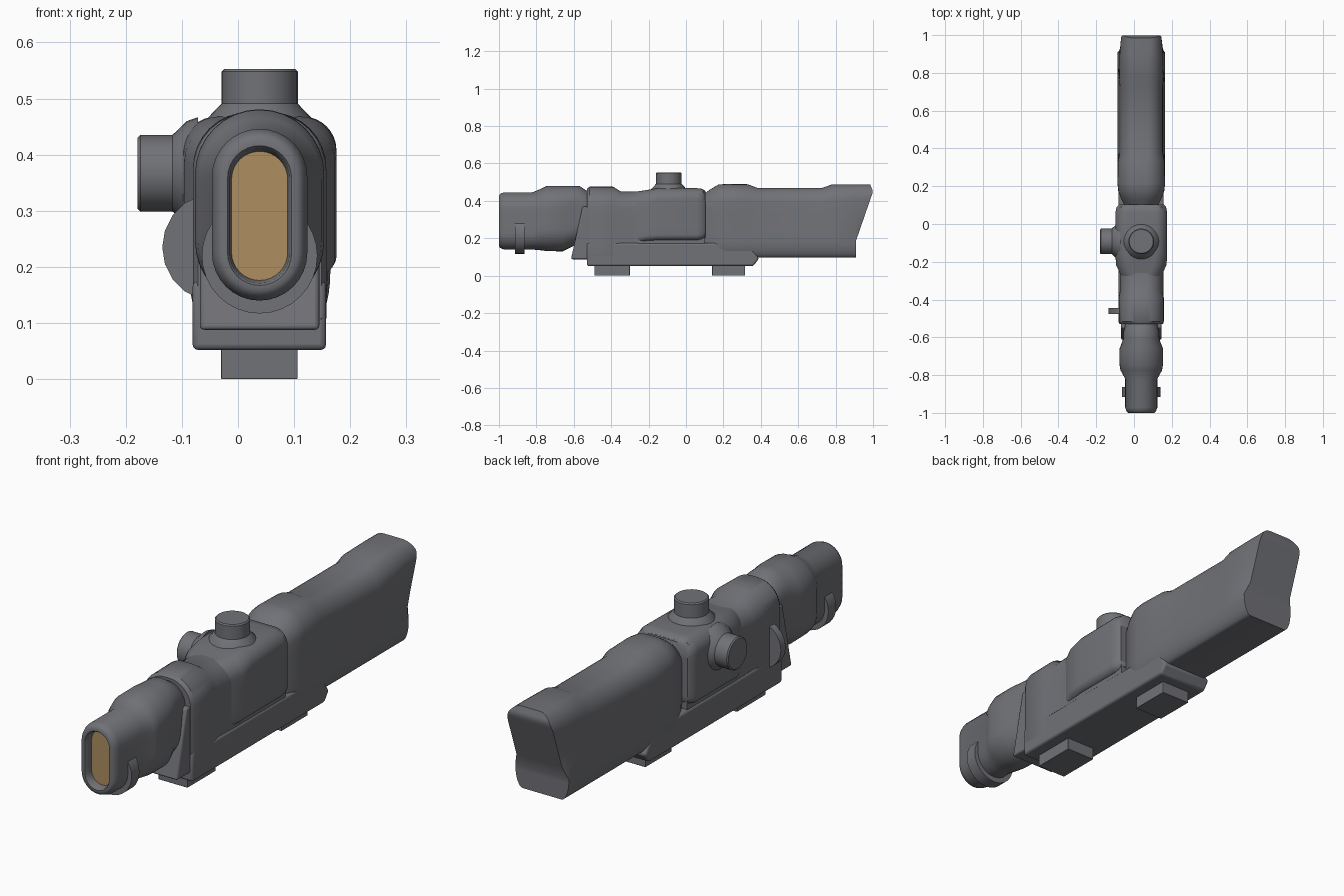
import bpy, bmesh, math
from mathutils import Matrix, Vector

if "Cube" in bpy.data.objects:
    bpy.data.objects.remove(bpy.data.objects["Cube"])

CX = 0.0385  # optical axis of the sight


def material(name, rgb):
    m = bpy.data.materials.new(name)
    m.diffuse_color = (*rgb, 1)
    m.use_nodes = True
    m.node_tree.nodes["Principled BSDF"].inputs["Base Color"].default_value = m.diffuse_color
    return m


GREY = material("gunmetal grey", (0.165, 0.168, 0.185))
TAN = material("amber glass", (0.42, 0.27, 0.115))


def finish(bm, name, mats=(GREY,), bevel=0, angle=35):
    bmesh.ops.remove_doubles(bm, verts=bm.verts, dist=1e-5)
    bmesh.ops.recalc_face_normals(bm, faces=bm.faces)
    me = bpy.data.meshes.new(name)
    bm.to_mesh(me)
    bm.free()
    ob = bpy.data.objects.new(name, me)
    bpy.context.collection.objects.link(ob)
    for m in mats:
        me.materials.append(m)
    if bevel:
        b = ob.modifiers.new("bevel", 'BEVEL')
        b.width, b.segments, b.limit_method = bevel, 3, 'ANGLE'
    bpy.ops.object.select_all(action='DESELECT')
    ob.select_set(True)
    bpy.context.view_layer.objects.active = ob
    bpy.ops.object.shade_smooth_by_angle(angle=math.radians(angle))
    return ob


def section(y, hw, zb, zt, top=None, bot=None, taper=0.0, n=8):
    """Rounded upright cross-section; top / bot are (rx, rz) corner radii."""
    tx, tz = top or (hw, hw)
    bx, bz = bot or (hw, hw)
    half = []
    for i in range(n + 1):
        a = math.pi / 2 * i / n
        half.append((hw - bx + bx * math.sin(a), zb + bz - bz * math.cos(a)))
    lo, hi = zb + bz, zt - tz
    half += [(hw, lo + (hi - lo) * k / 4) for k in (1, 2, 3)]
    for i in range(n + 1):
        a = math.pi / 2 * i / n
        half.append((hw - tx + tx * math.cos(a), zt - tz + tz * math.sin(a)))
    half = [(x * (1 - taper * max(0, z - lo) / (zt - lo)), z) for x, z in half]
    pts = half + [(-x, z) for x, z in reversed(half)]
    return [Vector((CX + x, y, z)) for x, z in pts]


def loft(name, sections, mats=(GREY,), first_cap=0, angle=35):
    bm = bmesh.new()
    rings = [[bm.verts.new(p) for p in s] for s in sections]
    n = len(rings[0])
    for a, b in zip(rings, rings[1:]):
        for i in range(n):
            j = (i + 1) % n
            bm.faces.new((a[i], a[j], b[j], b[i]))
    for ring, mi in ((rings[0], first_cap), (rings[-1], 0)):
        for i in range(n // 2 - 1):
            f = bm.faces.new((ring[i], ring[i + 1], ring[n - 2 - i], ring[n - 1 - i]))
            f.material_index = mi
    return finish(bm, name, mats, angle=angle)


def side_extrude(name, profile, x0, x1, bevel):
    bm = bmesh.new()
    f = bm.faces.new([bm.verts.new((x0, y, z)) for y, z in profile])
    r = bmesh.ops.extrude_face_region(bm, geom=[f])
    bmesh.ops.translate(bm, vec=(x1 - x0, 0, 0),
                        verts=[v for v in r["geom"] if isinstance(v, bmesh.types.BMVert)])
    return finish(bm, name, bevel=bevel)


def lathe(name, profile, centre, axis, seg=32):
    """Spin (radius, height) points about an axis direction."""
    rot = Vector((0, 0, 1)).rotation_difference(Vector(axis)).to_matrix().to_4x4()
    bm = bmesh.new()
    rings = [[bm.verts.new((r * math.cos(2 * math.pi * i / seg),
                            r * math.sin(2 * math.pi * i / seg), h)) for i in range(seg)]
             for r, h in profile]
    for a, b in zip(rings, rings[1:]):
        for i in range(seg):
            j = (i + 1) % seg
            bm.faces.new((a[i], a[j], b[j], b[i]))
    bm.faces.new(rings[0])
    bm.faces.new(rings[-1])
    bmesh.ops.transform(bm, matrix=Matrix.Translation(centre) @ rot, verts=bm.verts)
    return finish(bm, name)


# Eyepiece with recessed glass
loft("eyepiece", [
    section(-0.965, 0.050, 0.176, 0.406),
    section(-0.995, 0.053, 0.171, 0.412),
    section(-1.0, 0.057, 0.167, 0.416),
    section(-1.0, 0.068, 0.158, 0.428),
    section(-0.993, 0.077, 0.148, 0.438),
    section(-0.972, 0.085, 0.140, 0.446),
    section(-0.82, 0.085, 0.140, 0.446),
    section(-0.775, 0.110, 0.136, 0.465),
    section(-0.745, 0.115, 0.132, 0.480),
    section(-0.66, 0.115, 0.130, 0.481),
    section(-0.61, 0.096, 0.155, 0.481),
    section(-0.57, 0.094, 0.17, 0.480),
    section(-0.54, 0.086, 0.18, 0.460),
    section(-0.50, 0.080, 0.19, 0.440),
], mats=(GREY, TAN), first_cap=1, angle=40)

# Disc under the eyepiece and thumb wheel on the left
lathe("eyepiece_ring", [(0.103, -0.026), (0.103, 0.026)], (CX, -0.889, 0.220), (0, 1, 0))
lathe("thumb_wheel", [(0.097, -0.016), (0.097, 0.016)], (-0.038, -0.46, 0.235), (0, 1, 0), 20)

# Sloping flange between eyepiece and housing
side_extrude("rear_flange", [(-0.615, 0.088), (-0.52, 0.088), (-0.52, 0.37), (-0.553, 0.37)],
             -0.068, 0.145, 0.008)

# Central housing
C = (0.03, 0.03)
loft("housing", [
    section(-0.53, 0.110, 0.08, 0.466, (0.10, 0.10), C),
    section(-0.515, 0.119, 0.08, 0.476, (0.105, 0.105), C),
    section(-0.39, 0.119, 0.08, 0.476, (0.10, 0.10), C),
    section(-0.35, 0.112, 0.08, 0.451, (0.09, 0.09), C),
    section(-0.22, 0.114, 0.08, 0.451, (0.08, 0.08), C),
    section(0.10, 0.114, 0.08, 0.455, (0.06, 0.06), C),
])
loft("turret_block", [
    section(-0.28, 0.105, 0.17, 0.448, (0.07, 0.07), C),
    section(-0.215, 0.134, 0.185, 0.457, (0.07, 0.07), C),
    section(-0.15, 0.137, 0.19, 0.468, (0.065, 0.065), C),
    section(0.06, 0.137, 0.19, 0.468, (0.06, 0.06), C),
    section(0.09, 0.131, 0.195, 0.464, (0.06, 0.06), C),
    section(0.103, 0.118, 0.205, 0.452, (0.06, 0.06), C),
], angle=40)

# Adjustment turrets, top and left
TURRET = [(0.100, -0.02), (0.093, 0.0), (0.068, 0.026), (0.068, 0.083), (0.063, 0.088)]
lathe("top_turret", TURRET, (CX, -0.092, 0.465), (0, 0, 1))
lathe("side_turret", TURRET, (-0.091, -0.092, 0.367), (-1, 0, 0))

# Mounting base and its feet
side_extrude("mount_base", [(-0.53, 0.052), (0.36, 0.052), (0.39, 0.092), (0.33, 0.175),
                            (-0.53, 0.175)], -0.081, 0.157, 0.01)
for name, y0, y1 in (("rear_foot", -0.49, -0.30), ("front_foot", 0.14, 0.315)):
    side_extrude(name, [(y0, 0), (y1, 0), (y1, 0.07), (y0, 0.07)], -0.03, 0.106, 0.002)

# Objective tube with slanted hood
B = (0.035, 0.093)
hood = section(0.91, 0.126, 0.097, 0.487, (0.075, 0.075), B)
for p in hood:
    if p.z > 0.192:
        p.x = CX + (p.x - CX) * 0.107 / 0.126
        p.y = 0.91 + 0.09 * (p.z - 0.19) / 0.26 if p.z < 0.45 else 1.0 - 0.4 * (p.z - 0.45)
loft("objective_tube", [
    section(0.10, 0.090, 0.12, 0.440, (0.08, 0.08), B),
    section(0.13, 0.105, 0.10, 0.462, (0.09, 0.09), B),
    section(0.175, 0.122, 0.097, 0.488, (0.10, 0.10), B),
    section(0.215, 0.126, 0.097, 0.490, (0.10, 0.10), B),
    section(0.33, 0.126, 0.097, 0.489, (0.10, 0.10), B, 0.03),
    section(0.38, 0.126, 0.097, 0.470, (0.085, 0.085), B, 0.14),
    section(0.73, 0.126, 0.097, 0.470, (0.085, 0.085), B, 0.14),
    section(0.78, 0.126, 0.097, 0.488, (0.09, 0.09), B, 0.10),
    section(0.905, 0.126, 0.097, 0.488, (0.08, 0.08), B, 0.13),
    hood,
], angle=40)
